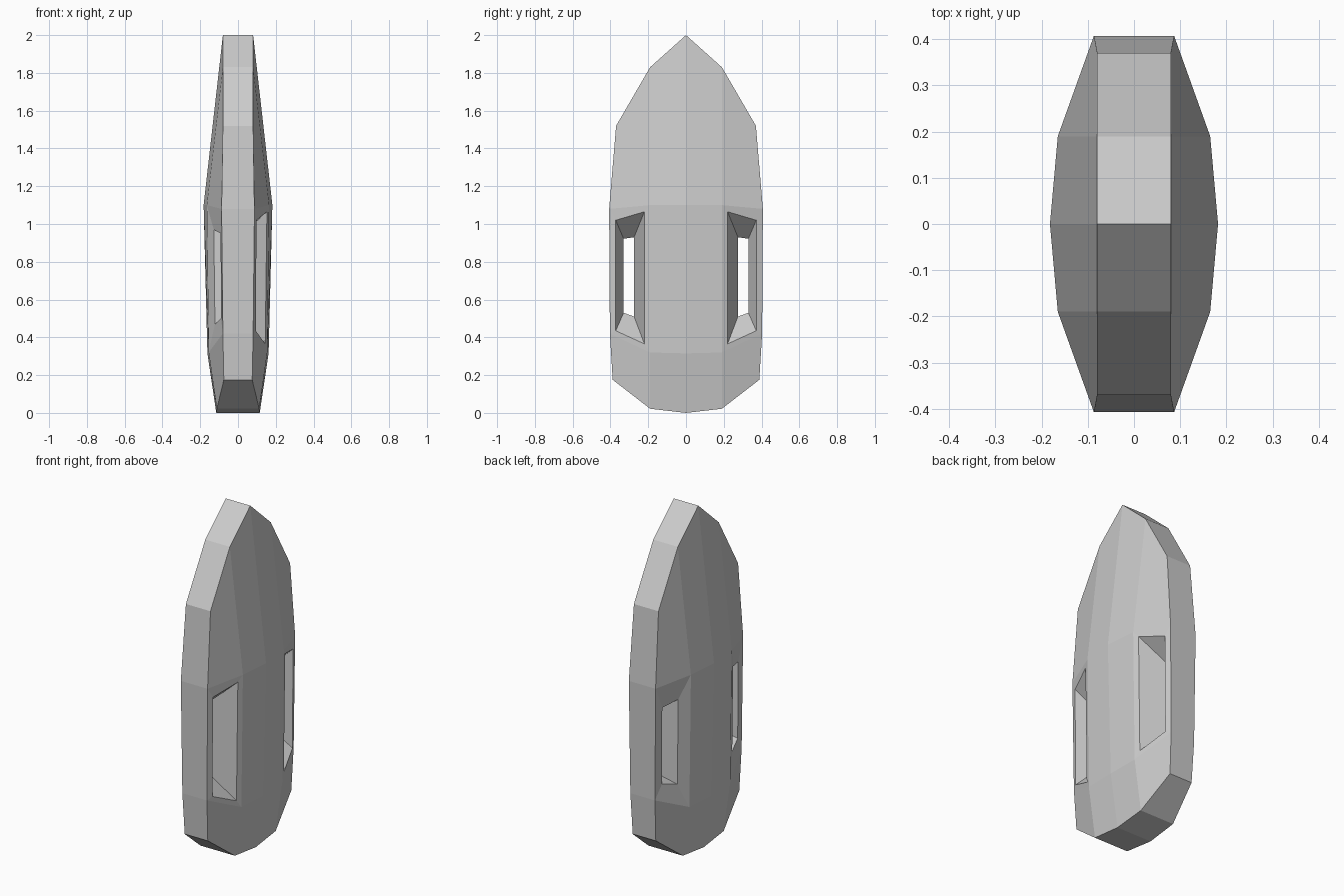
import bpy, bmesh

if "Cube" in bpy.data.objects:
    bpy.data.objects.remove(bpy.data.objects["Cube"])

# Half of one face as rows of (half thickness, y, z), centre to edge
ROWS = [
    [(0.08, 0, 2.0), (0.08, 0.19, 1.83), (0.08, 0.37, 1.52)],
    [(0.182, 0, 1.10), (0.165, 0.19, 1.10), (0.087, 0.407, 1.08)],
    [(0.162, 0, 0.315), (0.155, 0.19, 0.32), (0.08, 0.403, 0.42)],
    [(0.115, 0, 0.0), (0.112, 0.19, 0.022), (0.075, 0.388, 0.175)],
]
# Slot rings through the body: inner top, outer top, outer bottom, inner bottom
MOUTH_RIGHT = [(0.153, 0.22, 1.065), (0.098, 0.372, 1.02),
               (0.094, 0.372, 0.435), (0.144, 0.22, 0.365)]
WAIST = [(0.0, 0.275, 0.93), (0.0, 0.33, 0.922),
         (0.0, 0.33, 0.53), (0.0, 0.275, 0.51)]
MOUTH_LEFT = [(-0.128, 0.255, 0.97), (-0.092, 0.352, 0.95),
              (-0.09, 0.352, 0.50), (-0.122, 0.255, 0.47)]

bm = bmesh.new()


def ring(points):
    return [bm.verts.new(p) for p in points]


def bridge(a, b):
    for i in range(4):
        j = (i + 1) % 4
        bm.faces.new((a[i], a[j], b[j], b[i]))


# Broad faces, leaving out the panel that holds the slot
grids, panels = [], []
for side in (1, -1):
    g = [[bm.verts.new((side * x, y, z)) for x, y, z in row] for row in ROWS]
    grids.append(g)
    for r in range(3):
        for c in range(2):
            quad = [g[r][c], g[r][c + 1], g[r + 1][c + 1], g[r + 1][c]]
            if (r, c) == (1, 1):
                panels.append(quad)
            else:
                bm.faces.new(quad)

# Rim strip around the outline
outline = [(0, 0), (0, 1), (0, 2), (1, 2), (2, 2), (3, 2), (3, 1), (3, 0)]
a, b = grids
for (r, c), (s, d) in zip(outline, outline[1:]):
    bm.faces.new((a[r][c], a[s][d], b[s][d], b[r][c]))

# Slot: right panel, narrowing tunnel, recessed left panel
rings = [panels[0], ring(MOUTH_RIGHT), ring(WAIST), ring(MOUTH_LEFT), panels[1]]
for p, q in zip(rings, rings[1:]):
    bridge(p, q)

# Mirror front to back and weld the centre line
geom = bm.verts[:] + bm.edges[:] + bm.faces[:]
bmesh.ops.mirror(bm, geom=geom, axis='Y', merge_dist=0.0001)
bmesh.ops.remove_doubles(bm, verts=bm.verts[:], dist=0.0001)
bmesh.ops.recalc_face_normals(bm, faces=bm.faces[:])

mesh = bpy.data.meshes.new("shield_body")
bm.to_mesh(mesh)
bm.free()
body = bpy.data.objects.new("shield_body", mesh)
bpy.context.collection.objects.link(body)
